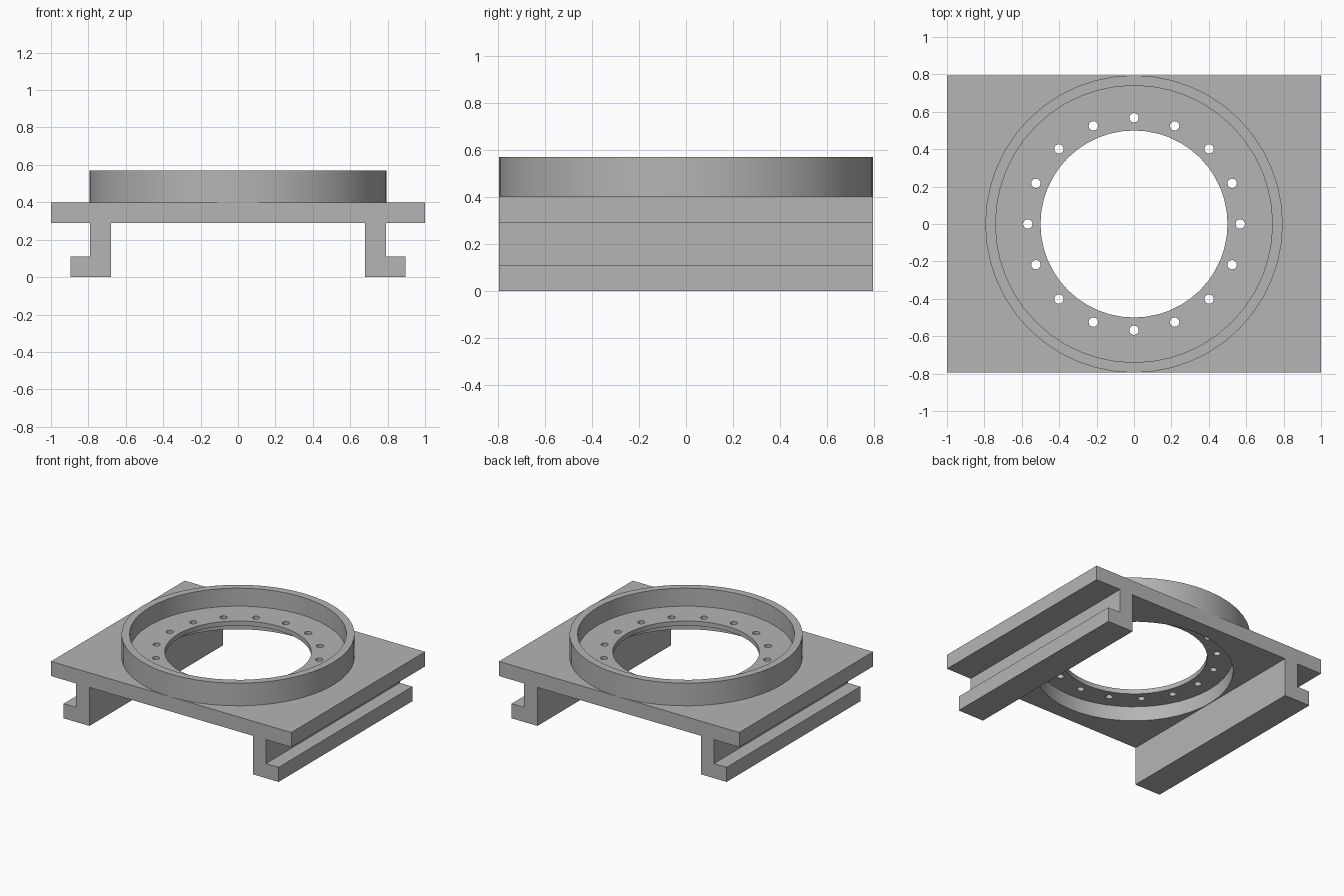
import bpy, bmesh, math
from mathutils import Matrix, Vector

cube = bpy.data.objects.get("Cube")
if cube:
    bpy.data.objects.remove(cube, do_unlink=True)

HALF_DEPTH = 0.795
SEGMENTS = 48
PLATE_LOW, PLATE_TOP = 0.29, 0.40

grey = bpy.data.materials.new("machined grey")
grey.use_nodes = True
colour = (0.46, 0.46, 0.46, 1)
grey.diffuse_color = colour
grey.node_tree.nodes["Principled BSDF"].inputs["Base Color"].default_value = colour


def make_object(name, bm):
    bmesh.ops.recalc_face_normals(bm, faces=bm.faces)
    mesh = bpy.data.meshes.new(name)
    bm.to_mesh(mesh)
    bm.free()
    mesh.materials.append(grey)
    obj = bpy.data.objects.new(name, mesh)
    bpy.context.collection.objects.link(obj)
    return obj


def add_cylinder(bm, radius, low, high, sides, x=0, y=0):
    bmesh.ops.create_cone(bm, cap_ends=True, segments=sides, radius1=radius,
                          radius2=radius, depth=high - low,
                          matrix=Matrix.Translation((x, y, (low + high) / 2)))


def finish(obj, cutter):
    """Cut with the helper, remove it, and shade the round walls smooth."""
    mod = obj.modifiers.new("cut", 'BOOLEAN')
    mod.operation, mod.solver, mod.object = 'DIFFERENCE', 'EXACT', cutter
    bpy.ops.object.select_all(action='DESELECT')
    obj.select_set(True)
    bpy.context.view_layer.objects.active = obj
    bpy.ops.object.modifier_apply(modifier=mod.name)
    bpy.data.objects.remove(cutter, do_unlink=True)
    bpy.ops.object.shade_smooth_by_angle(angle=math.radians(30))


# Base plate with two L-shaped rails, extruded front to back from one profile
right_half = [(0.68, PLATE_LOW), (0.68, 0), (0.895, 0), (0.895, 0.11), (0.79, 0.11),
              (0.79, PLATE_LOW), (1, PLATE_LOW), (1, PLATE_TOP)]
profile = right_half + [(-x, z) for x, z in reversed(right_half)]
bm = bmesh.new()
face = bm.faces.new([bm.verts.new((x, -HALF_DEPTH, z)) for x, z in profile])
extruded = bmesh.ops.extrude_face_region(bm, geom=[face])["geom"]
bmesh.ops.translate(bm, vec=(0, 2 * HALF_DEPTH, 0),
                    verts=[v for v in extruded if isinstance(v, bmesh.types.BMVert)])
plate = make_object("base_plate_with_rails", bm)

# Round opening under the ring
bm = bmesh.new()
add_cylinder(bm, 0.677, PLATE_LOW - 0.1, PLATE_TOP + 0.1, SEGMENTS)
opening = make_object("opening_cutter", bm)
opening.hide_render = True
finish(plate, opening)

# Raised ring with a thin inner flange, turned around the vertical axis
section = [(0.5, PLATE_TOP), (0.5, 0.435), (0.74, 0.435), (0.74, 0.57),
           (HALF_DEPTH, 0.57), (HALF_DEPTH, PLATE_TOP)]
bm = bmesh.new()
verts = [bm.verts.new((r, 0, z)) for r, z in section]
edges = [bm.edges.new((a, b)) for a, b in zip(verts, verts[1:] + verts[:1])]
bmesh.ops.spin(bm, geom=verts + edges, cent=(0, 0, 0), axis=(0, 0, 1),
               angle=math.tau, steps=SEGMENTS, use_merge=True)
bmesh.ops.remove_doubles(bm, verts=bm.verts, dist=0.0001)
ring = make_object("flanged_ring", bm)

# Circle of bolt holes through the flange
HOLES = 16
bm = bmesh.new()
for i in range(HOLES):
    a = math.tau * i / HOLES
    add_cylinder(bm, 0.025, 0.35, 0.5, 16, 0.568 * math.cos(a), 0.568 * math.sin(a))
holes = make_object("bolt_hole_cutter", bm)
holes.hide_render = True
finish(ring, holes)
